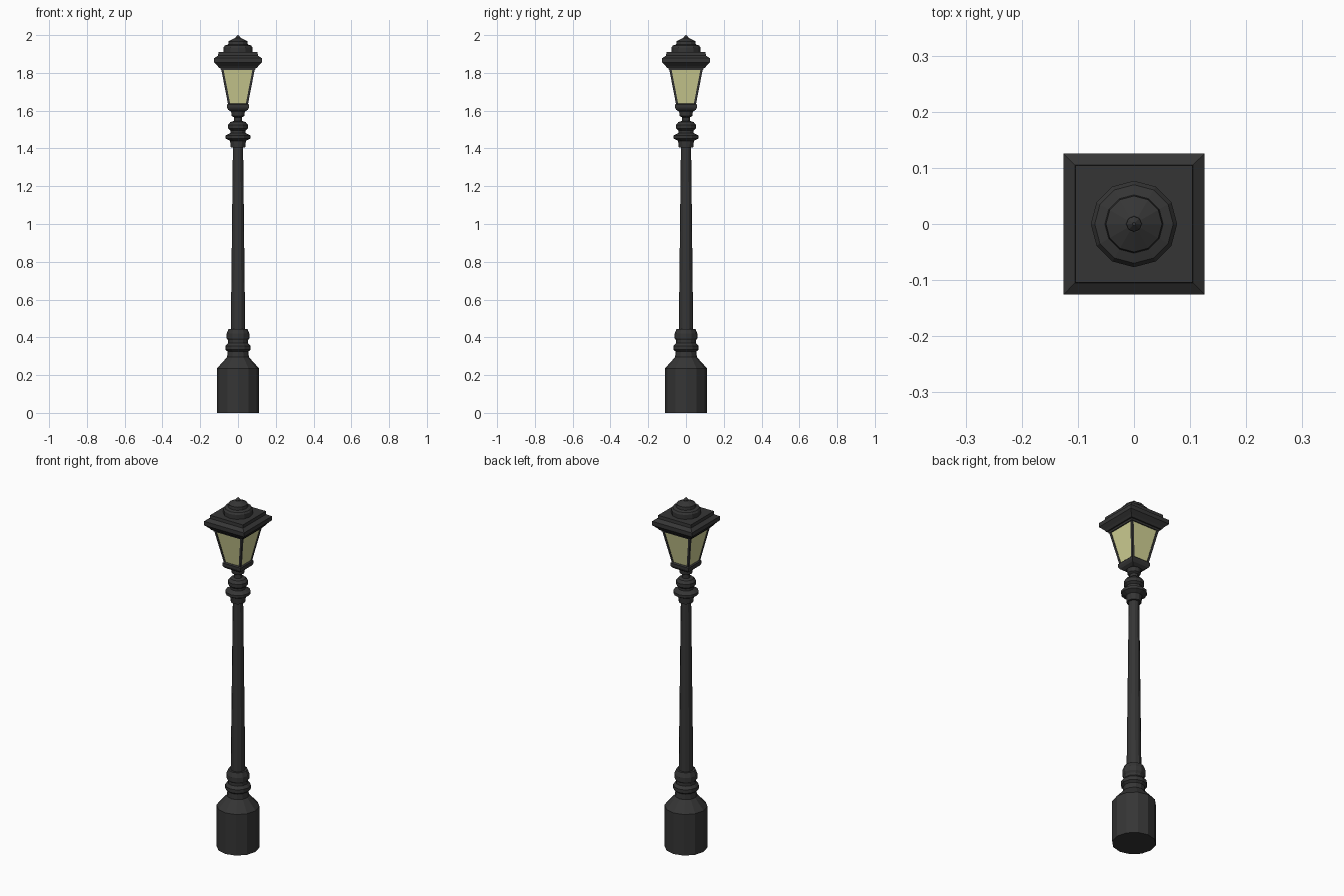
import bpy, bmesh, math

cube = bpy.data.objects.get("Cube")
if cube:
    bpy.data.objects.remove(cube, do_unlink=True)


def material(name, rgb):
    m = bpy.data.materials.new(name)
    m.use_nodes = True
    m.diffuse_color = (*rgb, 1)
    m.node_tree.nodes["Principled BSDF"].inputs["Base Color"].default_value = (*rgb, 1)
    return m


IRON = material("dark iron", (0.036, 0.036, 0.036))
GLASS = material("pale yellow glass", (0.64, 0.64, 0.30))


def loft(name, rings, mat):
    """Skin a list of point rings and cap both ends."""
    bm = bmesh.new()
    loops = [[bm.verts.new(p) for p in ring] for ring in rings]
    n = len(loops[0])
    for a, b in zip(loops, loops[1:]):
        for i in range(n):
            j = (i + 1) % n
            bm.faces.new((a[i], a[j], b[j], b[i]))
    bm.faces.new(loops[0][::-1])
    bm.faces.new(loops[-1])
    bmesh.ops.recalc_face_normals(bm, faces=bm.faces)
    mesh = bpy.data.meshes.new(name)
    bm.to_mesh(mesh)
    bm.free()
    mesh.materials.append(mat)
    obj = bpy.data.objects.new(name, mesh)
    bpy.context.collection.objects.link(obj)
    return obj


def turned(name, profile, sides=12):
    """Faceted round part from (radius, height) pairs."""
    step = math.tau / sides
    return loft(name, [[(r * math.cos(i * step), r * math.sin(i * step), z)
                        for i in range(sides)] for r, z in profile], IRON)


def square(h, z, cx=0, cy=0):
    return [(cx + sx * h, cy + sy * h, z)
            for sx, sy in ((-1, -1), (1, -1), (1, 1), (-1, 1))]


def squared(name, profile, mat=IRON):
    """Square part from (half width, height) pairs."""
    return loft(name, [square(h, z) for h, z in profile], mat)


# Post
turned("base", [(0.112, 0), (0.112, 0.235), (0.058, 0.295)])
turned("lower_collar", [(0.058, 0.29), (0.055, 0.325), (0.067, 0.335), (0.067, 0.355),
                        (0.053, 0.37), (0.053, 0.385), (0.06, 0.395), (0.06, 0.42),
                        (0.05, 0.445)])
turned("shaft", [(0.038, 0.44), (0.027, 1.41)])
turned("upper_collar", [(0.038, 1.405), (0.042, 1.44), (0.066, 1.453), (0.066, 1.468),
                        (0.04, 1.482), (0.04, 1.495), (0.052, 1.505), (0.052, 1.525),
                        (0.04, 1.54), (0.022, 1.545)])
turned("neck", [(0.022, 1.54), (0.022, 1.565), (0.034, 1.572), (0.037, 1.605)])

# Lantern
squared("lantern_seat", [(0.037, 1.595), (0.052, 1.605), (0.058, 1.617),
                         (0.058, 1.632), (0.052, 1.638)])
squared("lantern_glass", [(0.051, 1.635), (0.087, 1.828)], GLASS)
for side, sx in (("left", 1), ("right", -1)):
    for end, sy in (("front", -1), ("back", 1)):
        loft(f"{end}_{side}_lantern_bar",
             [square(0.006, z, sx * h, sy * h) for h, z in ((0.047, 1.635), (0.085, 1.83))],
             IRON)
squared("lantern_top_rim", [(0.091, 1.816), (0.093, 1.83)])

# Roof
squared("roof", [(0.1, 1.826), (0.108, 1.837), (0.126, 1.855), (0.126, 1.878),
                 (0.105, 1.892), (0.104, 1.91)])
turned("roof_dome", [(0.077, 1.905), (0.077, 1.935), (0.07, 1.945), (0.052, 1.95),
                     (0.05, 1.967), (0.015, 1.985)])
turned("finial", [(0.015, 1.98), (0.013, 1.99), (0.003, 2.0)], 8)
